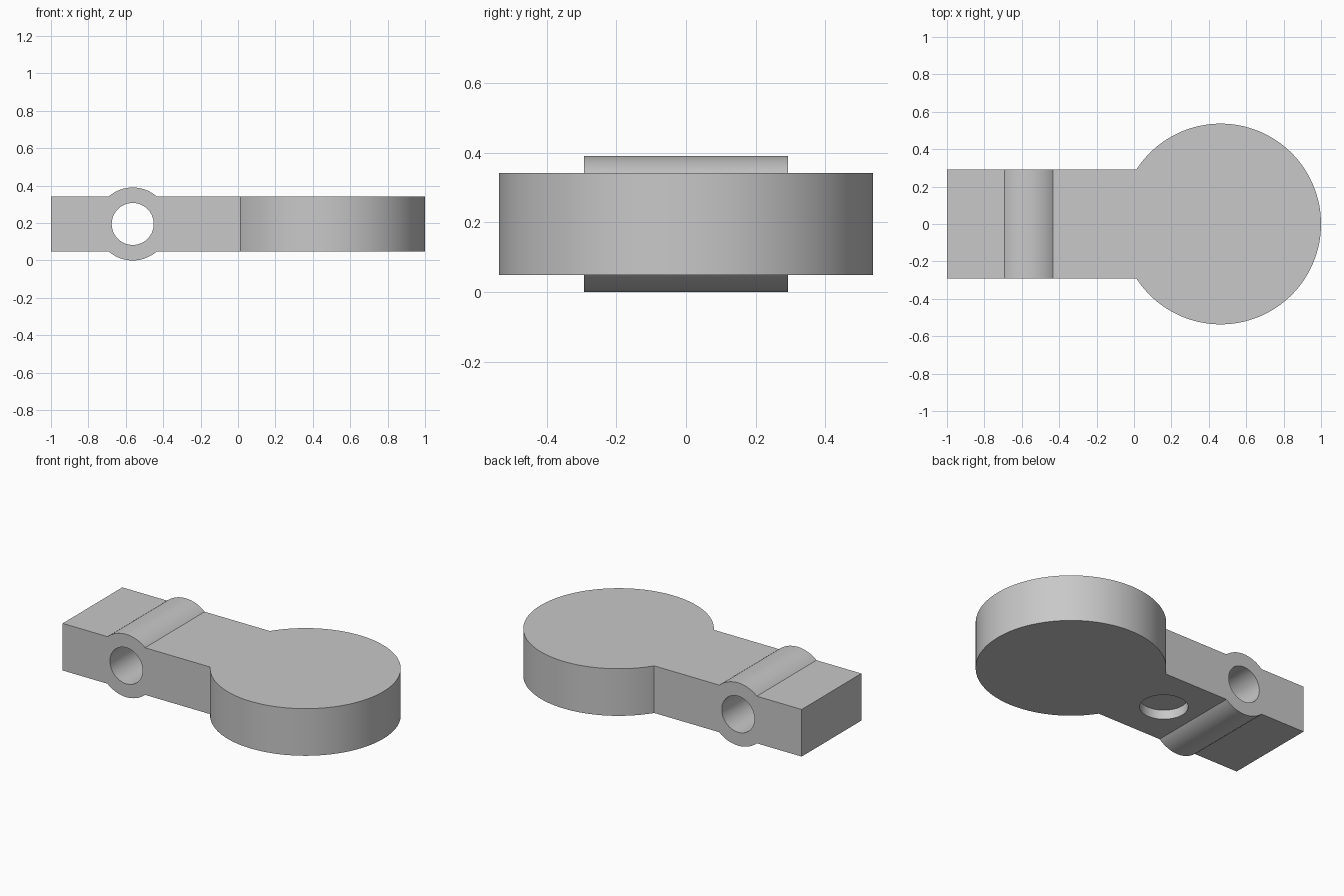
import bpy
from math import pi

default = bpy.data.objects.get("Cube")
if default:
    bpy.data.objects.remove(default, do_unlink=True)

# All dimensions are whole or half multiples of one unit
U = 2 / 102.5
MID = 10 * U            # height of the centre plane
THICK = 15 * U
WIDTH = 30 * U
BOTTOM = MID - THICK / 2

grey = bpy.data.materials.new("plain_grey")
grey.use_nodes = True
colour = (0.58, 0.58, 0.58, 1)
grey.diffuse_color = colour
grey.node_tree.nodes["Principled BSDF"].inputs["Base Color"].default_value = colour


def cylinder(name, radius, depth, location, along_y=False):
    bpy.ops.mesh.primitive_cylinder_add(vertices=128, radius=radius, depth=depth, location=location,
                                        rotation=(pi / 2 if along_y else 0, 0, 0))
    ob = bpy.context.object
    ob.name = name
    bpy.ops.object.transform_apply(location=False, rotation=True, scale=True)
    ob.data.materials.append(grey)
    return ob


def combine(target, tool, operation):
    mod = target.modifiers.new(tool.name, 'BOOLEAN')
    mod.operation, mod.solver, mod.object = operation, 'EXACT', tool
    bpy.context.view_layer.objects.active = target
    bpy.ops.object.modifier_apply(modifier=mod.name)
    bpy.data.objects.remove(tool, do_unlink=True)


# Flat handle bar running into the disc centre
disc_x = -1 + 75 * U
bar_len = 75 * U
bpy.ops.mesh.primitive_cube_add(size=1, location=(-1 + bar_len / 2, 0, MID))
body = bpy.context.object
body.name = "handle_with_disc"
body.scale = (bar_len, WIDTH, THICK)
bpy.ops.object.transform_apply(location=True, rotation=False, scale=True)
body.data.materials.append(grey)

# Round head and cross boss
bore_x = -1 + 22.4 * U
combine(body, cylinder("round_head", 27.5 * U, THICK, (disc_x, 0, MID)), 'UNION')
combine(body, cylinder("cross_boss", 10 * U, WIDTH, (bore_x, 0, MID), True), 'UNION')

# Cross bore and shallow pocket in the underside
combine(body, cylinder("cross_bore", 5.75 * U, WIDTH * 2, (bore_x, 0, MID), True), 'DIFFERENCE')
combine(body, cylinder("pocket", 7 * U, 6 * U, (-1 + 40 * U, 0, BOTTOM)), 'DIFFERENCE')

# Smooth round walls, crisp edges
bpy.ops.object.select_all(action='DESELECT')
body.select_set(True)
bpy.context.view_layer.objects.active = body
bpy.ops.object.shade_smooth_by_angle(angle=pi / 6)
